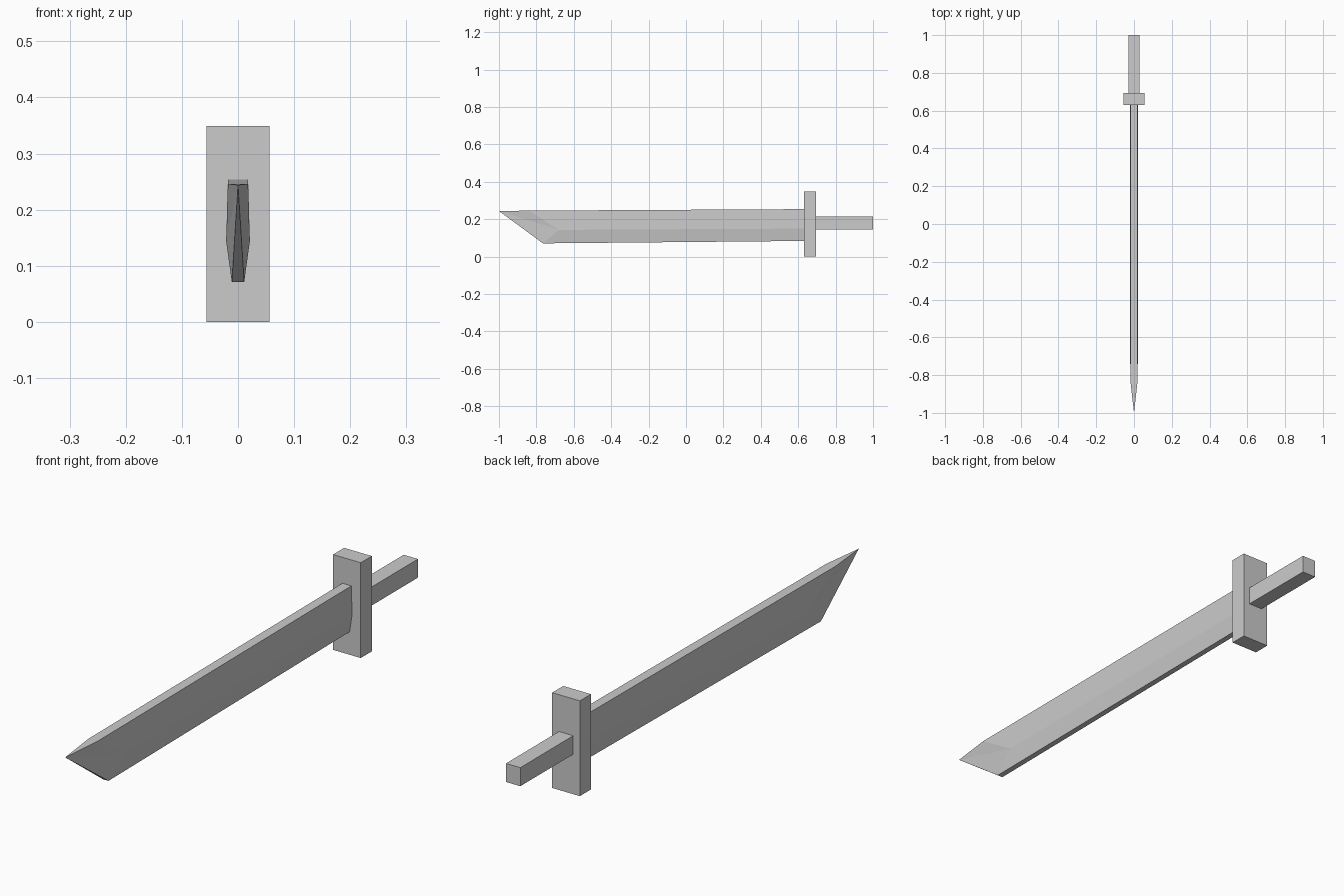
import bpy
import bmesh
from mathutils import Vector

if "Cube" in bpy.data.objects:
    bpy.data.objects.remove(bpy.data.objects["Cube"], do_unlink=True)

# Single plain grey
grey = bpy.data.materials.new("plain_grey")
grey.use_nodes = True
colour = (0.6, 0.6, 0.6, 1)
grey.diffuse_color = colour
grey.node_tree.nodes["Principled BSDF"].inputs["Base Color"].default_value = colour


def finish(name, bm):
    bmesh.ops.recalc_face_normals(bm, faces=bm.faces)
    mesh = bpy.data.meshes.new(name)
    bm.to_mesh(mesh)
    bm.free()
    mesh.materials.append(grey)
    obj = bpy.data.objects.new(name, mesh)
    bpy.context.collection.objects.link(obj)
    return obj


def box(name, low, high):
    low, high = Vector(low), Vector(high)
    bm = bmesh.new()
    bmesh.ops.create_cube(bm, size=1)
    bmesh.ops.scale(bm, vec=high - low, verts=bm.verts)
    bmesh.ops.translate(bm, vec=(low + high) / 2, verts=bm.verts)
    return finish(name, bm)


def ring(bm, half):
    # Mirror one side of the blade section (spine, ridge, edge) into a loop
    points = half + [(-x, y, z) for x, y, z in reversed(half)]
    return [bm.verts.new(p) for p in points]


# Blade: six-sided section running from the guard to a slanted point
bm = bmesh.new()
back = ring(bm, [(0.018, 0.64, 0.254), (0.021, 0.64, 0.15), (0.011, 0.64, 0.084)])
front = ring(bm, [(0.018, -0.84, 0.246), (0.021, -0.68, 0.143), (0.011, -0.765, 0.071)])
tip = bm.verts.new((0, -1, 0.244))
for i in range(len(back)):
    j = (i + 1) % len(back)
    bm.faces.new((back[i], back[j], front[j], front[i]))
    bm.faces.new((front[i], front[j], tip))
bm.faces.new(back)
finish("blade", bm)

# Guard and grip
box("guard", (-0.056, 0.63, 0), (0.056, 0.694, 0.349))
box("grip", (-0.029, 0.69, 0.146), (0.029, 1, 0.214))
